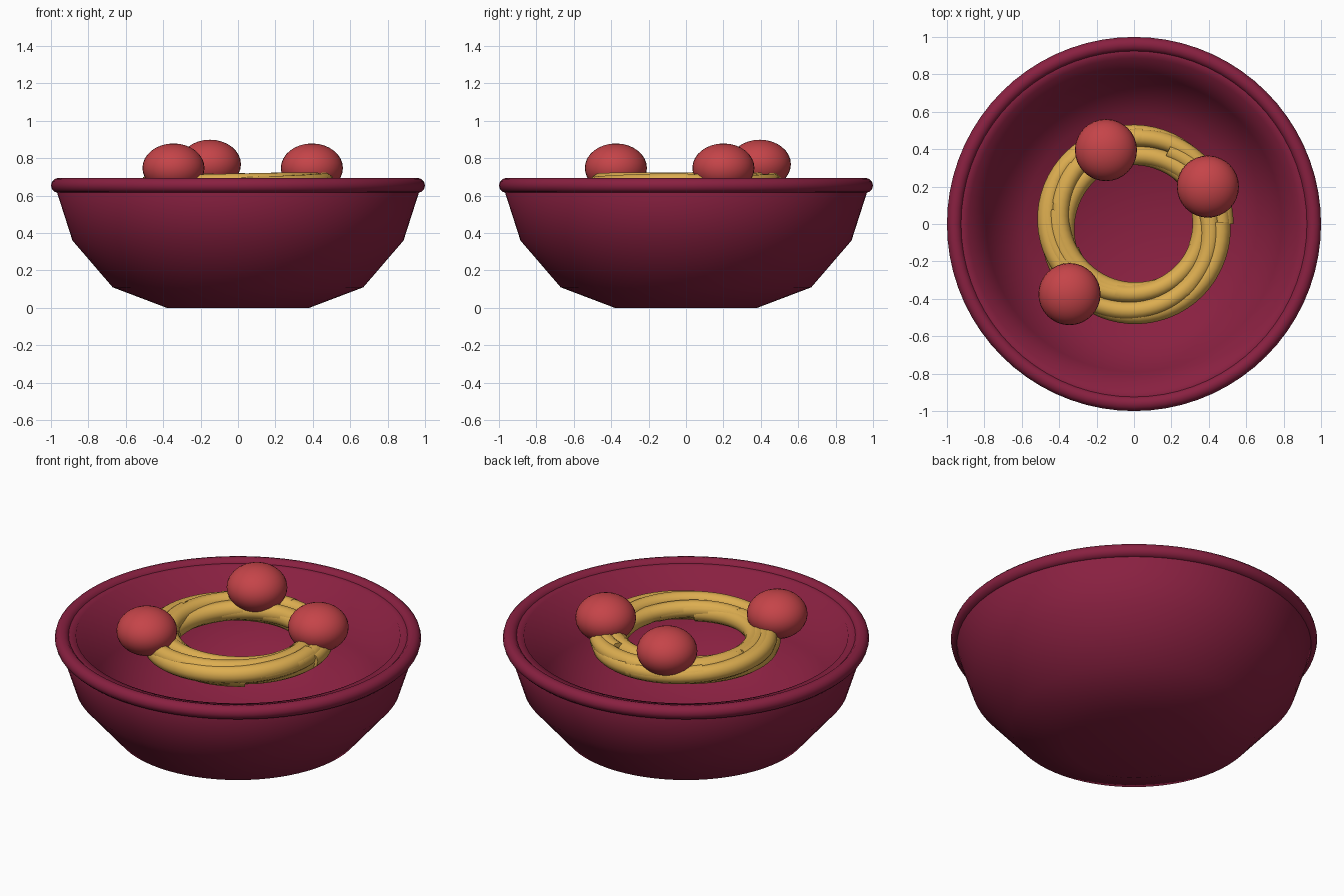
import bpy, bmesh, math, random
from mathutils import Vector

if "Cube" in bpy.data.objects:
    bpy.data.objects.remove(bpy.data.objects["Cube"])

random.seed(4)
TAU = 2 * math.pi


def material(name, rgb):
    m = bpy.data.materials.new(name)
    m.diffuse_color = (*rgb, 1)
    m.use_nodes = True
    m.node_tree.nodes["Principled BSDF"].inputs["Base Color"].default_value = m.diffuse_color
    return m


BOWL = material("burgundy", (0.25, 0.0145, 0.052))
NOODLE = material("golden", (0.72, 0.42, 0.08))
BALL = material("soft red", (0.56, 0.058, 0.066))


def finish(bm, name, mat):
    bmesh.ops.remove_doubles(bm, verts=bm.verts, dist=1e-5)
    bmesh.ops.recalc_face_normals(bm, faces=bm.faces)
    for f in bm.faces:
        f.smooth = True
    me = bpy.data.meshes.new(name)
    bm.to_mesh(me)
    bm.free()
    me.materials.append(mat)
    ob = bpy.data.objects.new(name, me)
    bpy.context.collection.objects.link(ob)
    return ob


def lathe(name, profile, mat, steps=72):
    bm = bmesh.new()
    vs = [bm.verts.new((r, 0, z)) for r, z in profile]
    es = [bm.edges.new(p) for p in zip(vs, vs[1:])]
    bmesh.ops.spin(bm, geom=vs + es, cent=(0, 0, 0), axis=(0, 0, 1),
                   angle=TAU, steps=steps, use_merge=True)
    return finish(bm, name, mat)


def strand(name, start, sweep, phase, twist, radius, steps=36, sides=10):
    """A noodle arc that winds slowly around the ring's cross-section."""
    bm = bmesh.new()
    rings = []
    for i in range(steps + 1):
        t = i / steps
        a, p = start + sweep * t, phase + twist * t
        out = Vector((math.cos(a), math.sin(a), 0))
        mid = out * (0.423 + 0.061 * math.cos(p)) + Vector((0, 0, 0.652 + 0.027 * math.sin(p)))
        rings.append([bm.verts.new(mid + out * radius * math.cos(TAU * k / sides)
                                   + Vector((0, 0, radius * math.sin(TAU * k / sides))))
                      for k in range(sides)])
    for a, b in zip(rings, rings[1:]):
        for k in range(sides):
            j = (k + 1) % sides
            bm.faces.new((a[k], a[j], b[j], b[k]))
    bm.faces.new(rings[0])
    bm.faces.new(rings[-1])
    ob = finish(bm, name, NOODLE)
    ob.data.set_sharp_from_angle(angle=math.radians(50))


# bowl: faceted outer profile, thick wall with a lip, wide flat floor inside
lathe("bowl", [(0, 0), (0.38, 0), (0.67, 0.11), (0.885, 0.36), (0.975, 0.64),
               (0.96, 0.672), (0.885, 0.672), (0.79, 0.38), (0.585, 0.14), (0, 0.09)], BOWL)

# rounded rim
rim = [(0.96 + 0.04 * math.cos(TAU * k / 12), 0.655 + 0.04 * math.sin(TAU * k / 12))
       for k in range(13)]
lathe("bowl_rim", rim, BOWL)

# ring of overlapping, winding noodles
COUNT = 16
for i in range(COUNT):
    strand(f"noodle_{i + 1}", start=i * TAU * 0.618, sweep=random.uniform(2.6, 3.8),
           phase=TAU * i / COUNT, twist=random.uniform(1.5, 3.2),
           radius=random.uniform(0.045, 0.053))

# slightly flattened meatballs resting on the noodles
for i, pos in enumerate([(-0.345, -0.375, 0.748), (0.395, 0.20, 0.748), (-0.15, 0.395, 0.768)]):
    bm = bmesh.new()
    bmesh.ops.create_uvsphere(bm, u_segments=32, v_segments=16, radius=0.166)
    ball = finish(bm, f"meatball_{i + 1}", BALL)
    ball.scale = (1, 1, 0.79)
    ball.location = pos
